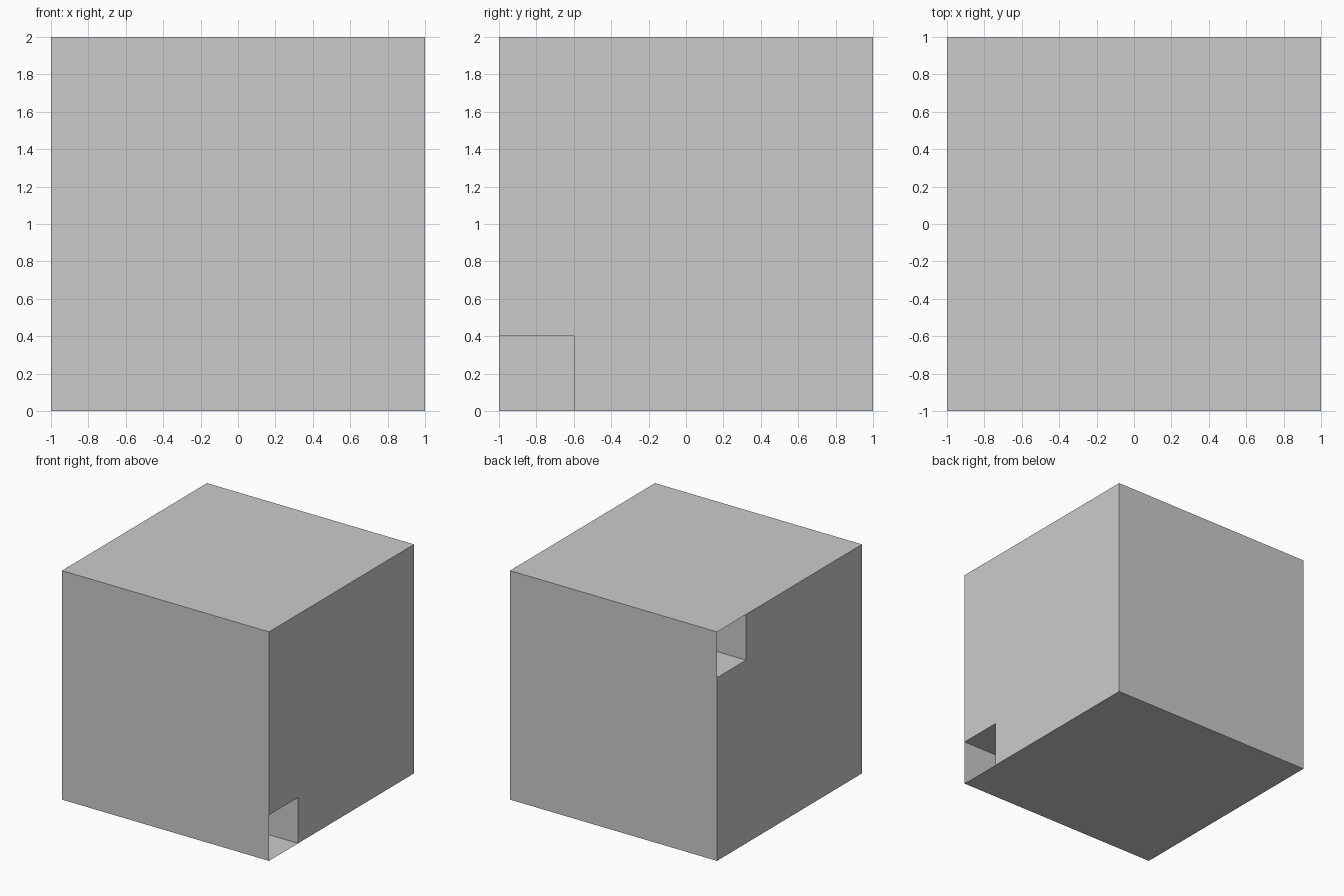
import bpy, bmesh

if "Cube" in bpy.data.objects:
    bpy.data.objects.remove(bpy.data.objects["Cube"])

CELL = 0.4    # opening size
DEEP = 0.2    # x where the passage ends
IN_Y = -1 + CELL


def build(name, polygons):
    bm = bmesh.new()
    # each half is repeated through the cube centre (0, 0, 1)
    for sign in (1, -1):
        for poly in polygons:
            pts = [(sign * x, sign * y, 1 + sign * (z - 1)) for x, y, z in poly]
            bm.faces.new([bm.verts.new(p) for p in pts[::sign]])
    bmesh.ops.remove_doubles(bm, verts=bm.verts, dist=1e-5)
    mesh = bpy.data.meshes.new(name)
    bm.to_mesh(mesh)
    bm.free()
    bpy.context.collection.objects.link(bpy.data.objects.new(name, mesh))


# Thin outer shell: side with a corner opening, front, bottom
build("cube_shell", [
    [(1, IN_Y, 0), (1, 1, 0), (1, 1, 2), (1, -1, 2), (1, -1, CELL), (1, IN_Y, CELL)],
    [(-1, -1, 0), (1, -1, 0), (1, -1, 2), (-1, -1, 2)],
    [(-1, -1, 0), (-1, 1, 0), (1, 1, 0), (1, -1, 0)],
])

# Passages behind the openings: side wall, ceiling, end wall
build("passage_walls", [
    [(DEEP, IN_Y, 0), (1, IN_Y, 0), (1, IN_Y, CELL), (DEEP, IN_Y, CELL)],
    [(DEEP, -1, CELL), (DEEP, IN_Y, CELL), (1, IN_Y, CELL), (1, -1, CELL)],
    [(DEEP, -1, 0), (DEEP, IN_Y, 0), (DEEP, IN_Y, CELL), (DEEP, -1, CELL)],
])
